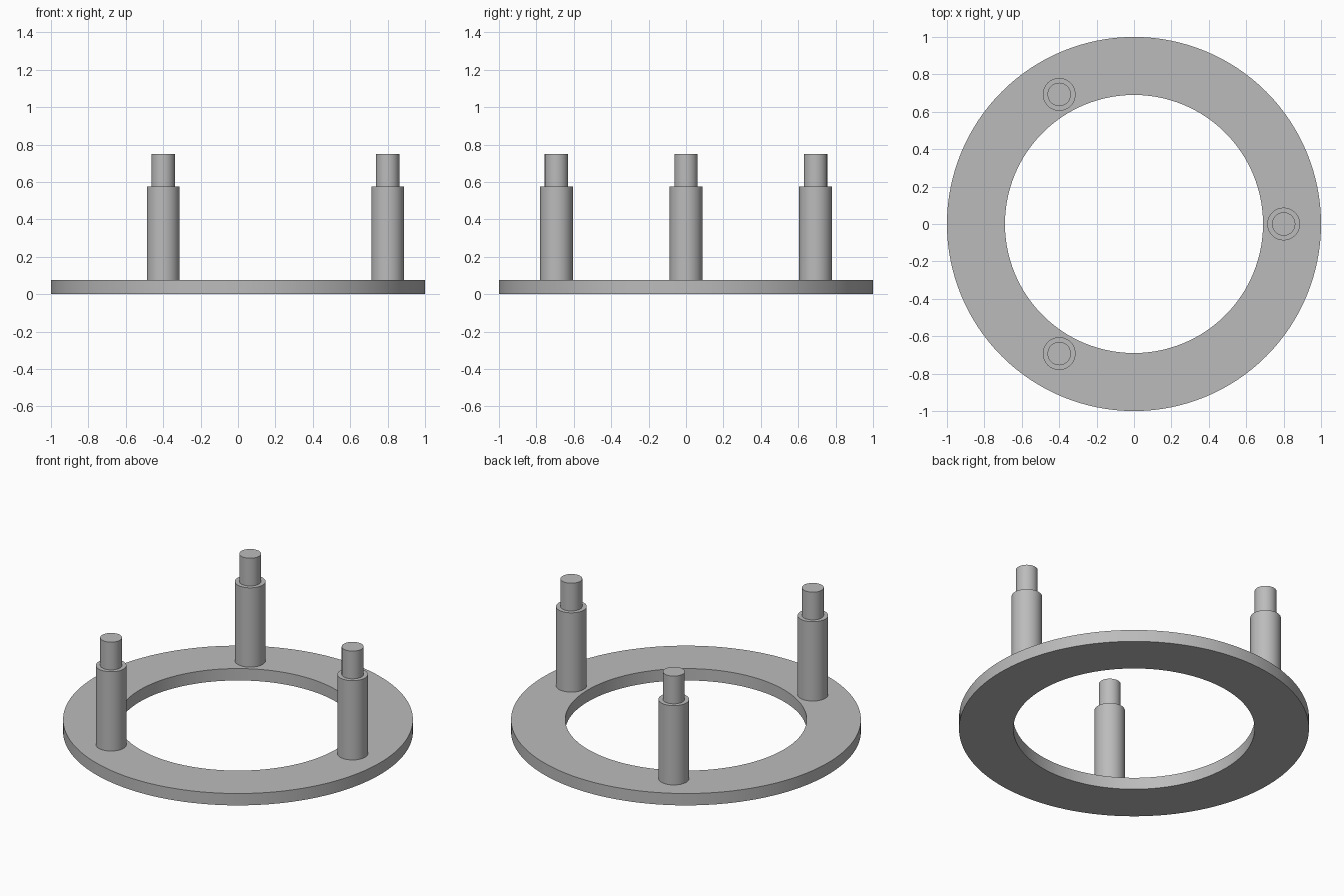
import bpy
import math

cube = bpy.data.objects.get("Cube")
if cube:
    bpy.data.objects.remove(cube, do_unlink=True)

# Single plain grey finish
GREY = (0.5, 0.5, 0.5, 1)
grey = bpy.data.materials.new("plain grey")
grey.use_nodes = True
grey.diffuse_color = GREY
grey.node_tree.nodes["Principled BSDF"].inputs["Base Color"].default_value = GREY

RING_OUTER, RING_INNER, RING_TOP = 1.0, 0.69, 0.075
POST_RADIUS, POST_TOP = 0.0875, 0.575
PIN_RADIUS, PIN_TOP = 0.0625, 0.75
POST_DISTANCE = 0.8


def lathe(name, profile, steps, closed, location=(0, 0, 0)):
    """Revolve (radius, height) points about z; open profiles get flat end caps."""
    n = len(profile)
    verts = []
    for i in range(steps):
        a = math.tau * i / steps
        verts += [(r * math.cos(a), r * math.sin(a), z) for r, z in profile]
    faces = []
    for i in range(steps):
        a, b = i * n, (i + 1) % steps * n
        for j in range(n if closed else n - 1):
            k = (j + 1) % n
            faces.append((a + j, b + j, b + k, a + k))
    if not closed:
        faces.append([i * n for i in reversed(range(steps))])
        faces.append([i * n + n - 1 for i in range(steps)])
    mesh = bpy.data.meshes.new(name)
    mesh.from_pydata(verts, [], faces)
    mesh.materials.append(grey)
    obj = bpy.data.objects.new(name, mesh)
    obj.location = location
    bpy.context.collection.objects.link(obj)
    bpy.ops.object.select_all(action="DESELECT")
    obj.select_set(True)
    bpy.context.view_layer.objects.active = obj
    bpy.ops.object.shade_smooth_by_angle(angle=math.radians(30))
    return obj


# Flat base ring
lathe("base_ring",
      [(RING_OUTER, 0), (RING_OUTER, RING_TOP),
       (RING_INNER, RING_TOP), (RING_INNER, 0)], 128, True)

# Three stepped posts, evenly spaced around the ring
post_profile = [(POST_RADIUS, RING_TOP), (POST_RADIUS, POST_TOP),
                (PIN_RADIUS, POST_TOP), (PIN_RADIUS, PIN_TOP)]
for i, side in enumerate(("left", "back_right", "front_right")):
    angle = math.tau * i / 3
    lathe(f"{side}_post", post_profile, 48, False,
          (POST_DISTANCE * math.cos(angle), POST_DISTANCE * math.sin(angle), 0))
